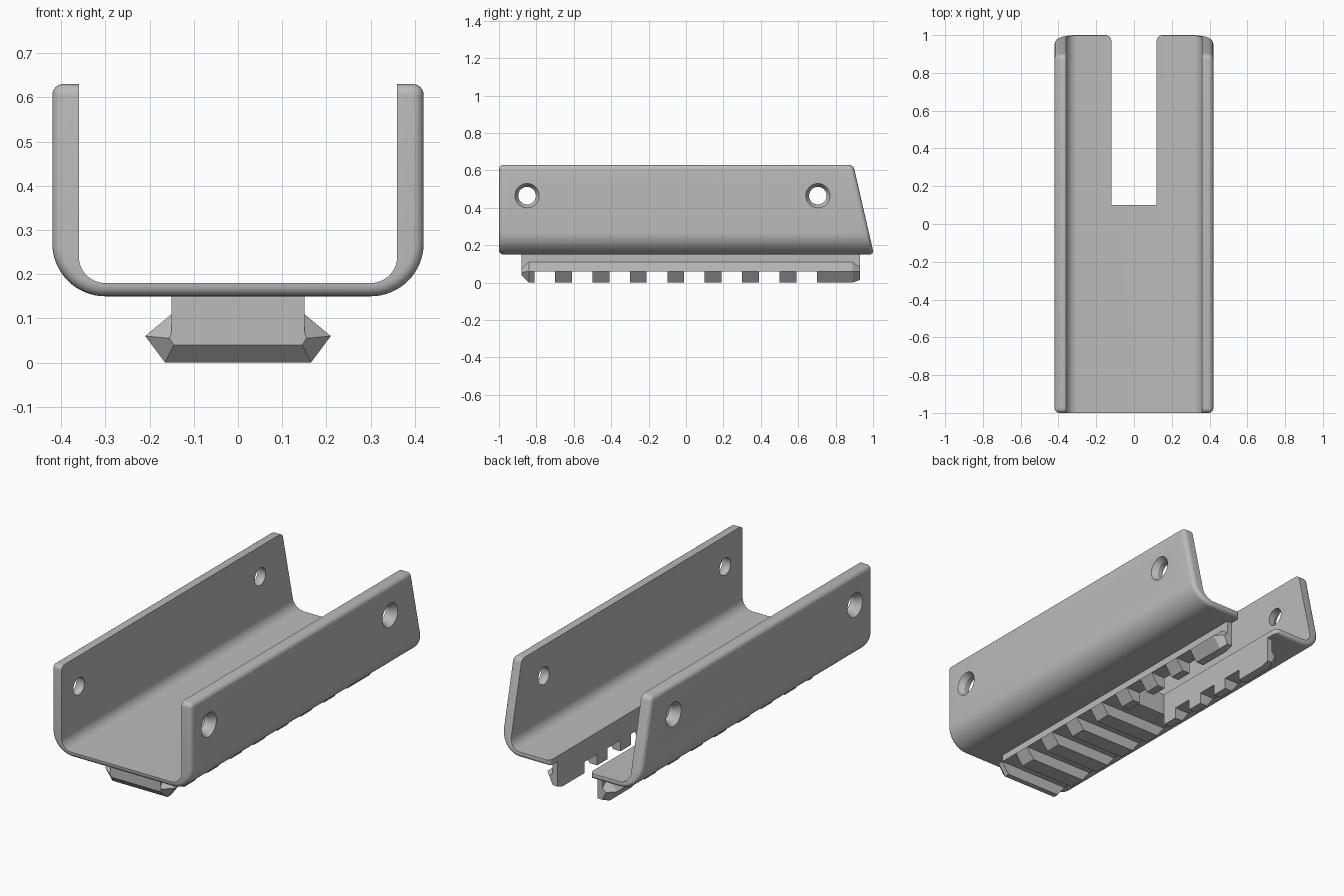
import bpy, bmesh
from math import sin, cos, pi, radians

cube = bpy.data.objects.get("Cube")
if cube:
    bpy.data.objects.remove(cube, do_unlink=True)

grey = bpy.data.materials.new("plain grey")
grey.use_nodes = True
grey.diffuse_color = (0.5, 0.5, 0.5, 1)
grey.node_tree.nodes["Principled BSDF"].inputs["Base Color"].default_value = (0.5, 0.5, 0.5, 1)


def arc(cx, cz, r, start, end, steps=16):
    angles = [radians(start + (end - start) * i / steps) for i in range(steps + 1)]
    return [(cx + r * cos(a), cz + r * sin(a)) for a in angles]


def mirrored(half):
    """Close a right-hand half outline with its mirror image."""
    return half + [(-x, z) for x, z in reversed(half)]


def loft(name, rings, bevel=0):
    """Skin a solid through rings of 3D points, rounding sharp edges if asked."""
    bm = bmesh.new()
    loops = [[bm.verts.new(p) for p in ring] for ring in rings]
    n = len(loops[0])
    for a, b in zip(loops, loops[1:]):
        for i in range(n):
            j = (i + 1) % n
            bm.faces.new((a[i], a[j], b[j], b[i]))
    bm.faces.new(loops[0][::-1])
    bm.faces.new(loops[-1])
    bmesh.ops.recalc_face_normals(bm, faces=bm.faces)
    if bevel:
        sharp = [e for e in bm.edges if e.calc_face_angle(0) > radians(40)]
        bmesh.ops.bevel(bm, geom=sharp, offset=bevel, offset_type='OFFSET', segments=6,
                        profile=0.5, affect='EDGES', clamp_overlap=True)
        bmesh.ops.recalc_face_normals(bm, faces=bm.faces)
    mesh = bpy.data.meshes.new(name)
    bm.to_mesh(mesh)
    bm.free()
    mesh.materials.append(grey)
    obj = bpy.data.objects.new(name, mesh)
    bpy.context.collection.objects.link(obj)
    return obj


def activate(obj):
    bpy.ops.object.select_all(action='DESELECT')
    obj.select_set(True)
    bpy.context.view_layer.objects.active = obj


def cut(obj, cutters):
    activate(obj)
    for c in cutters:
        c.hide_render = True
        mod = obj.modifiers.new("cut", 'BOOLEAN')
        mod.operation = 'DIFFERENCE'
        mod.solver = 'EXACT'
        mod.object = c
        bpy.ops.object.modifier_apply(modifier=mod.name)


def box(name, x, y0, y1, z0, z1):
    corners = [(-x, y0), (x, y0), (x, y1), (-x, y1)]
    return loft(name, [[(px, py, z) for px, py in corners] for z in (z0, z1)])


# Channel: rounded block with a sloping back end
outer = mirrored(arc(0.30, 0.27, 0.12, -90, 0) + [(0.42, 0.63)])
channel = loft("channel", [[(x, -1, z) for x, z in outer],
                           [(x, 1.005 - 0.23 * (z - 0.15), z) for x, z in outer]], bevel=0.025)

# Hollow of the channel
inner = mirrored(arc(0.30, 0.24, 0.06, -90, 0) + [(0.36, 0.8)])
hollow = loft("hollow_cutter", [[(x, y, z) for x, z in inner] for y in (-1.2, 1.2)])

# Open slot at the back, with rounded mouth corners
slot_half = [(0.12, 0.10)] + arc(0.15, 0.97, 0.03, 180, 90, 6) + [(0.15, 1.2)]
slot = loft("slot_cutter", [[(x, y, z) for x, y in mirrored(slot_half)] for z in (-0.1, 0.3)])

# Countersunk screw holes through both walls
holes = []
for y in (-0.85, 0.705):
    steps = [(-0.5, 0.065), (-0.42, 0.065), (-0.39, 0.047),
             (0.39, 0.047), (0.42, 0.065), (0.5, 0.065)]
    holes.append(loft("hole_cutter", [
        [(x, y + r * cos(2 * pi * i / 32), 0.465 + r * sin(2 * pi * i / 32)) for i in range(32)]
        for x, r in steps]))
cut(channel, [hollow, slot] + holes)

# Mounting rail: dovetail section with chamfered ends
full = mirrored([(0.165, 0), (0.21, 0.06), (0.15, 0.11), (0.15, 0.16)])
tip = mirrored([(0.145, 0.04), (0.155, 0.055), (0.15, 0.07), (0.15, 0.16)])
back_tip = mirrored([(0.15, 0.015), (0.17, 0.06), (0.15, 0.08), (0.15, 0.16)])
rail = loft("mounting_rail", [[(x, y, z) for x, z in ring] for y, ring in
                              ((-0.88, tip), (-0.84, full), (0.89, full), (0.93, back_tip))])

# Cross grooves between the rail teeth
grooves = [box("groove_cutter", 0.4, -0.81 + 0.2 * i, -0.70 + 0.2 * i, -0.1, 0.06)
           for i in range(8)]
cut(rail, [slot] + grooves)

for cutter in [hollow, slot] + holes + grooves:
    bpy.data.objects.remove(cutter, do_unlink=True)

for obj in (channel, rail):
    activate(obj)
    bpy.ops.object.shade_smooth_by_angle(angle=radians(25))
